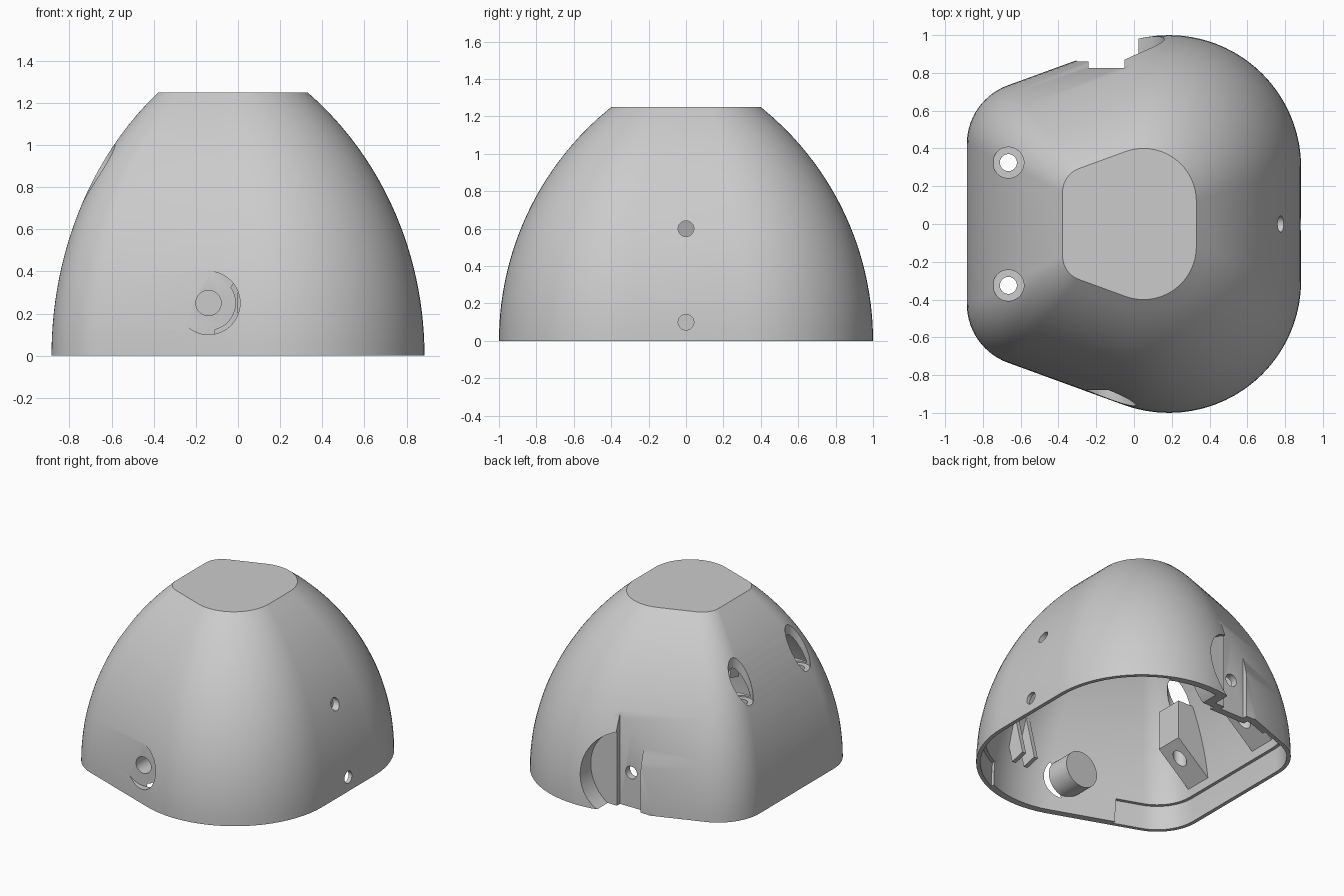
import bpy, bmesh, math
from mathutils import Matrix

cube = bpy.data.objects.get("Cube")
if cube:
    bpy.data.objects.remove(cube, do_unlink=True)

grey = bpy.data.materials.new("plain grey")
grey.use_nodes = True
colour = (0.6, 0.6, 0.6, 1)
grey.diffuse_color = colour
grey.node_tree.nodes["Principled BSDF"].inputs["Base Color"].default_value = colour

HEIGHT = 1.25
CURVE = 1.602   # radius of the dome's side profile
SLANT = 110     # direction of the slanted walls' normal, in degrees


def to_object(bm, name):
    bmesh.ops.recalc_face_normals(bm, faces=bm.faces)
    mesh = bpy.data.meshes.new(name)
    bm.to_mesh(mesh)
    bm.free()
    obj = bpy.data.objects.new(name, mesh)
    bpy.context.collection.objects.link(obj)
    return obj


def outline(z, inset):
    """Rounded plan shape at height z, moved inward by inset."""
    drop = CURVE - math.sqrt(CURVE ** 2 - z * z)
    s = 1 - drop
    shift = -0.04 * drop
    # corner centre x, y, radius, start and end angle
    corners = [(0.185, 0.3, 0.7, 0, SLANT), (-0.555, 0.424, 0.33, SLANT, 180)]
    half = []
    for cx, cy, r, a0, a1 in corners:
        steps = round((a1 - a0) / 5)
        for i in range(steps + 1):
            a = math.radians(a0 + (a1 - a0) * i / steps)
            rr = r * s - inset
            half.append((cx * s + shift + rr * math.cos(a), cy * s + rr * math.sin(a)))
    return half + [(x, -y) for x, y in reversed(half)]


def loft(name, z0, z1, inset, levels):
    """Closed solid through stacked outlines."""
    bm = bmesh.new()
    rings = []
    for i in range(levels + 1):
        z = z0 + (z1 - z0) * i / levels
        rings.append([bm.verts.new((x, y, z)) for x, y in outline(z, inset)])
    n = len(rings[0])
    for low, high in zip(rings, rings[1:]):
        for i in range(n):
            j = (i + 1) % n
            bm.faces.new((low[i], low[j], high[j], high[i]))
    bm.faces.new(rings[0])
    bm.faces.new(rings[-1])
    return to_object(bm, name)


def rod(name, axis, centre, r, start, end):
    """Cylinder along an axis; centre gives the two other coordinates."""
    bm = bmesh.new()
    bmesh.ops.create_cone(bm, cap_ends=True, segments=48, radius1=r, radius2=r, depth=end - start)
    mid = (start + end) / 2
    a, b = centre
    if axis == "x":
        move = Matrix.Translation((mid, a, b)) @ Matrix.Rotation(math.pi / 2, 4, "Y")
    elif axis == "y":
        move = Matrix.Translation((a, mid, b)) @ Matrix.Rotation(math.pi / 2, 4, "X")
    else:
        move = Matrix.Translation((a, b, mid))
    bm.transform(move)
    return to_object(bm, name)


def box(name, low, high, tilt=0):
    bm = bmesh.new()
    bmesh.ops.create_cube(bm, size=1)
    size = [h - l for l, h in zip(low, high)]
    mid = [(h + l) / 2 for l, h in zip(low, high)]
    bm.transform(Matrix.Translation(mid) @ Matrix.Rotation(math.radians(tilt), 4, "X")
                 @ Matrix.Diagonal((*size, 1)))
    return to_object(bm, name)


def prism(name, profile, y0, y1):
    """Side profile in x and z, extruded along y."""
    bm = bmesh.new()
    face = bm.faces.new([bm.verts.new((x, y0, z)) for x, z in profile])
    out = bmesh.ops.extrude_face_region(bm, geom=[face])["geom"]
    bmesh.ops.translate(bm, vec=(0, y1 - y0, 0),
                        verts=[v for v in out if isinstance(v, bmesh.types.BMVert)])
    return to_object(bm, name)


def cut(target, *cutters):
    bpy.context.view_layer.objects.active = target
    for cutter in cutters:
        mod = target.modifiers.new("cut", "BOOLEAN")
        mod.operation = "DIFFERENCE"
        mod.solver = "EXACT"
        mod.object = cutter
        bpy.ops.object.modifier_apply(modifier=mod.name)
        bpy.data.objects.remove(cutter, do_unlink=True)


# Inner space, minus the solid parts that stand out from the inside of the wall
cavity = loft("cavity", -0.05, HEIGHT - 0.05, 0.05, 22)
cut(cavity,
    rod("recess_backing", "y", (-0.14, 0.25), 0.34, 0.81, 1.1),
    box("slot_backing", (-0.29, 0.775, -0.1), (0, 1.1, 0.75)),
    rod("front_boss", "y", (-0.14, 0.25), 0.13, -1.1, -0.7))
for side in (-1, 1):
    y = 0.325 * side
    cut(cavity, prism("screw_boss", [(-0.95, 0.12), (-0.57, 0.44), (-0.57, 0.72), (-0.95, 0.72)],
                      y - 0.1, y + 0.1))
for x in (0.2, 0.3):
    cut(cavity, box("inner_rib", (x - 0.015, -0.92, 0.22), (x + 0.015, -0.81, 0.64), 14))

# Hollow dome
dome = loft("dome_shell", 0, HEIGHT, 0, 24)
cut(dome, cavity)

# Stepped rim at the two ends of the base
rim = loft("rim_step", -0.06, 0.17, 0.027, 4)
cut(rim, box("rim_gap", (-0.47, -2, -1), (0.45, 2, 1)))
cut(dome, rim)

# Front recess with its blind hole
cut(dome,
    rod("front_recess", "y", (-0.14, 0.25), 0.15, -1.2, -0.88),
    rod("front_hole", "y", (-0.14, 0.25), 0.06, -1.2, -0.74))

# Back recess, slot and screw hole
cut(dome,
    rod("back_recess", "y", (-0.14, 0.25), 0.3, 0.86, 1.2),
    box("back_slot", (-0.24, 0.825, -0.1), (-0.05, 1.2, 1)),
    rod("back_hole", "y", (-0.14, 0.25), 0.045, 0.7, 1.2))

# Large side opening and the two small holes opposite
cut(dome, rod("side_opening", "x", (0, 0.4), 0.18, -1.1, -0.6))
for z in (0.1, 0.6):
    cut(dome, rod("small_hole", "x", (0, z), 0.042, 0.6, 1.1))

# Countersunk upright screw holes
for side in (-1, 1):
    centre = (-0.665, 0.325 * side)
    cut(dome,
        rod("screw_head_well", "z", centre, 0.082, 0.71, 1.3),
        rod("screw_hole", "z", centre, 0.045, 0.1, 1))

dome.data.materials.clear()
dome.data.materials.append(grey)
for p in dome.data.polygons:
    p.material_index = 0
bpy.ops.object.select_all(action="DESELECT")
dome.select_set(True)
bpy.context.view_layer.objects.active = dome
bpy.ops.object.shade_smooth_by_angle(angle=math.radians(30))
